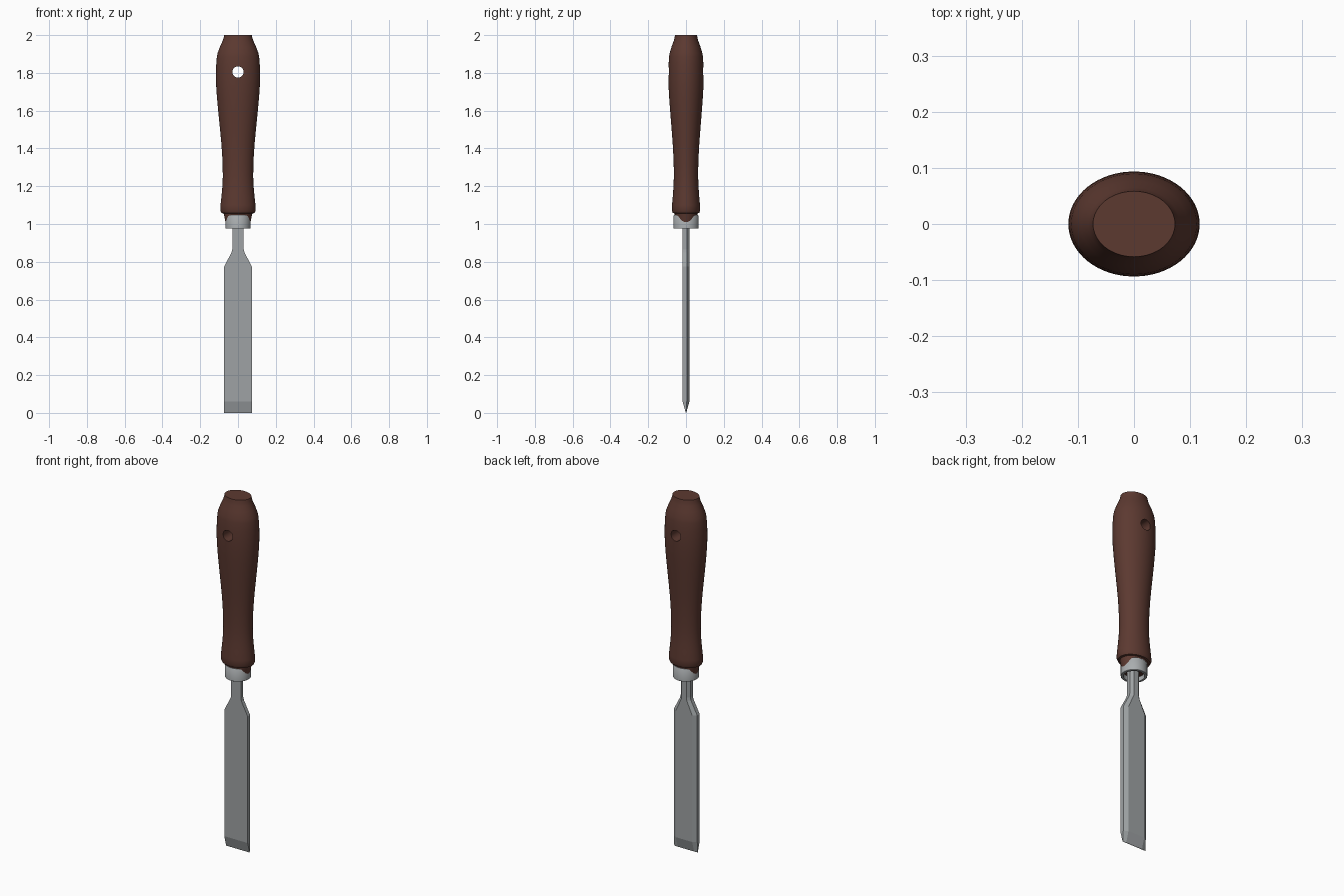
import bpy, bmesh, math

if "Cube" in bpy.data.objects:
    bpy.data.objects.remove(bpy.data.objects["Cube"])

def material(name, col):
    m = bpy.data.materials.new(name)
    m.diffuse_color = (*col, 1)
    m.use_nodes = True
    m.node_tree.nodes["Principled BSDF"].inputs["Base Color"].default_value = m.diffuse_color
    return m

WOOD = material("dark brown wood", (0.107, 0.041, 0.030))
STEEL = material("blade steel", (0.345, 0.365, 0.373))
COLLAR = material("ferrule steel", (0.40, 0.42, 0.43))

def loft(name, rings, mat, cap=True, closed=False):
    """Join equal-length rings of points into one skin."""
    bm = bmesh.new()
    rows = [[bm.verts.new(p) for p in r] for r in rings]
    pairs = list(zip(rows, rows[1:]))
    if closed:
        pairs.append((rows[-1], rows[0]))
    for a, b in pairs:
        for i in range(len(a)):
            j = (i + 1) % len(a)
            bm.faces.new((a[i], a[j], b[j], b[i]))
    if cap and not closed:
        bm.faces.new(rows[0][::-1])
        bm.faces.new(rows[-1])
    bmesh.ops.recalc_face_normals(bm, faces=bm.faces[:])
    me = bpy.data.meshes.new(name)
    bm.to_mesh(me)
    bm.free()
    me.materials.append(mat)
    ob = bpy.data.objects.new(name, me)
    bpy.context.collection.objects.link(ob)
    return ob

def ellipse(a, b, z, n=64):
    return [(a * math.cos(2 * math.pi * i / n), b * math.sin(2 * math.pi * i / n), z)
            for i in range(n)]

def select_only(ob):
    bpy.ops.object.select_all(action='DESELECT')
    ob.select_set(True)
    bpy.context.view_layer.objects.active = ob

def smooth(ob, deg):
    select_only(ob)
    bpy.ops.object.shade_smooth_by_angle(angle=math.radians(deg))

# handle: oval turned profile (height, half width), tapering into the ferrule
profile = [(1.0, 0.064), (1.056, 0.076), (1.058, 0.087), (1.072, 0.094),
           (1.10, 0.0925), (1.15, 0.087), (1.20, 0.0825), (1.25, 0.0805),
           (1.30, 0.081), (1.36, 0.0835), (1.42, 0.0875), (1.48, 0.093),
           (1.54, 0.099), (1.60, 0.105), (1.66, 0.1105), (1.72, 0.115),
           (1.78, 0.117), (1.84, 0.1155), (1.885, 0.112), (1.905, 0.108),
           (1.94, 0.095), (1.97, 0.081), (1.985, 0.076), (2.0, 0.073)]
handle = loft("handle", [ellipse(a, a * 0.8, z) for z, a in profile], WOOD)

# hanging hole drilled front to back
cutter = loft("hole_cutter", [[(0.03 * math.cos(2 * math.pi * i / 32), y,
               1.805 + 0.03 * math.sin(2 * math.pi * i / 32)) for i in range(32)]
               for y in (-0.3, 0.3)], WOOD)
cutter.hide_render = True
mod = handle.modifiers.new("hole", 'BOOLEAN')
mod.operation = 'DIFFERENCE'
mod.solver = 'EXACT'
mod.object = cutter
select_only(handle)
bpy.ops.object.modifier_apply(modifier=mod.name)
bpy.data.objects.remove(cutter)
smooth(handle, 30)

# ferrule: round metal tube
tube = [(0.053, 0.975), (0.064, 0.975), (0.066, 0.977), (0.066, 1.043),
        (0.063, 1.047), (0.053, 1.047)]
ferrule = loft("ferrule", [ellipse(r, r, z) for r, z in tube], COLLAR, closed=True)
smooth(ferrule, 40)

# blade: flat front, chamfered back edges, waisted into the shank
def section(w, t, z, cx, cy):
    return [(-w, -t, z), (w, -t, z), (w, t - cy, z), (w - cx, t, z),
            (-w + cx, t, z), (-w, t - cy, z)]

blade = loft("blade", [
    section(0.073, 0.001, 0.0, 0.022, 0.0007),
    section(0.073, 0.018, 0.06, 0.022, 0.014),
    section(0.073, 0.018, 0.775, 0.022, 0.014),
    section(0.034, 0.018, 0.85, 0.017, 0.014),
    section(0.030, 0.018, 0.866, 0.015, 0.014),
    section(0.030, 0.018, 1.02, 0.015, 0.014)], STEEL)
